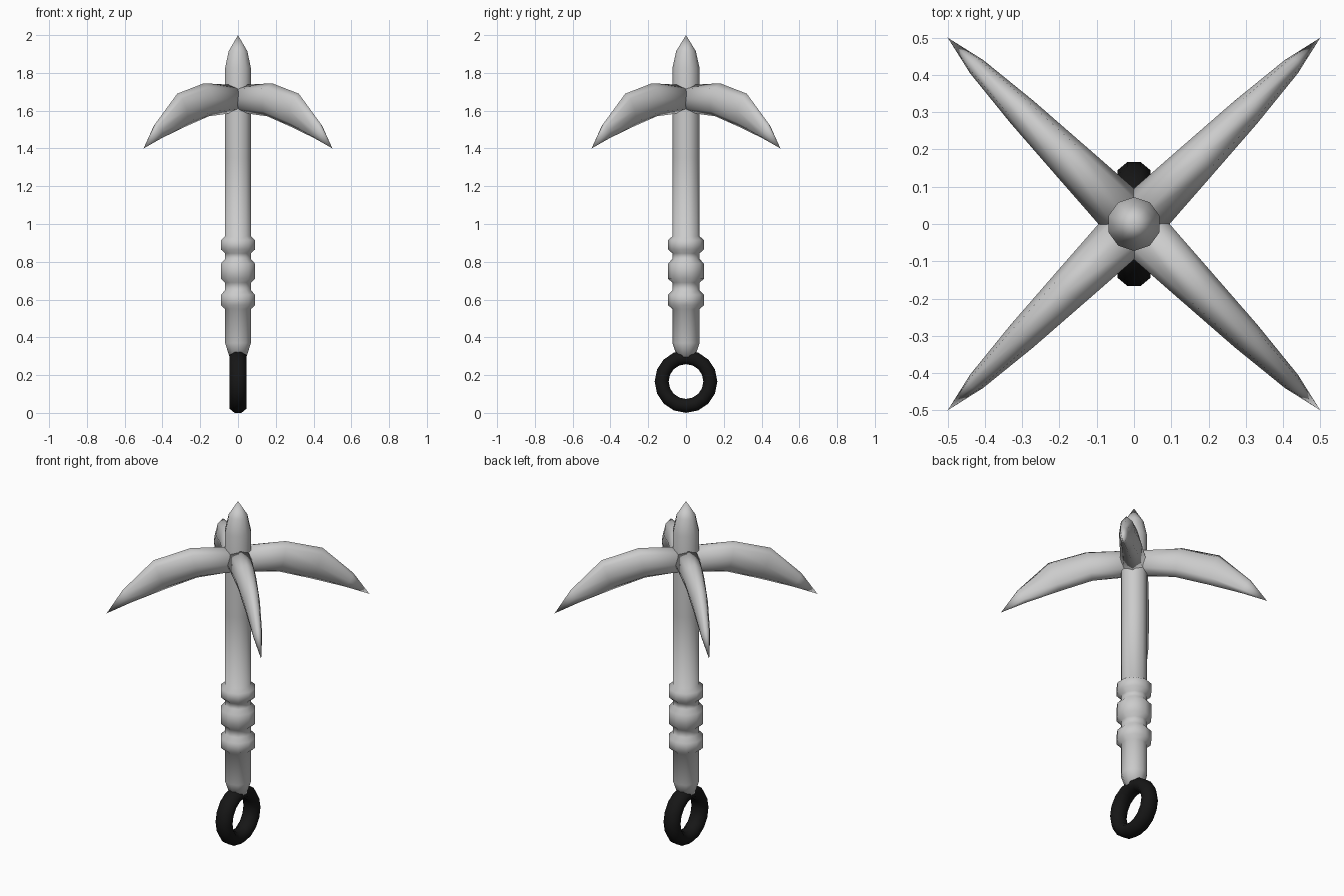
import bpy, bmesh, math
from mathutils import Vector

cube = bpy.data.objects.get("Cube")
if cube:
    bpy.data.objects.remove(cube, do_unlink=True)


def material(name, value):
    mat = bpy.data.materials.new(name)
    mat.use_nodes = True
    colour = (value, value, value, 1)
    mat.diffuse_color = colour
    mat.node_tree.nodes["Principled BSDF"].inputs["Base Color"].default_value = colour
    return mat


steel = material("light steel", 0.6)
black = material("black iron", 0.008)


def finish(name, bm, mat):
    bmesh.ops.remove_doubles(bm, verts=bm.verts, dist=0.0005)
    bmesh.ops.recalc_face_normals(bm, faces=bm.faces)
    for face in bm.faces:
        face.smooth = True
    mesh = bpy.data.meshes.new(name)
    bm.to_mesh(mesh)
    bm.free()
    mesh.materials.append(mat)
    obj = bpy.data.objects.new(name, mesh)
    bpy.context.collection.objects.link(obj)
    return obj


def skin(bm, rings, closed=False):
    """Bridge successive rings of points with quads."""
    loops = [[bm.verts.new(p) for p in ring] for ring in rings]
    pairs = list(zip(loops, loops[1:]))
    if closed:
        pairs.append((loops[-1], loops[0]))
    else:
        bm.faces.new(loops[0])
    for a, b in pairs:
        n = len(a)
        for i in range(n):
            j = (i + 1) % n
            bm.faces.new((a[i], a[j], b[j], b[i]))


def circle(n, turn=0.0):
    return [(math.cos(turn + math.tau * i / n), math.sin(turn + math.tau * i / n))
            for i in range(n)]


# Shaft: turned profile with three grip collars and a pointed top (radius, height)
profile = [(0.045, 0.29), (0.072, 0.37), (0.072, 0.55),
           (0.095, 0.57), (0.095, 0.625), (0.072, 0.65), (0.072, 0.69),
           (0.095, 0.71), (0.095, 0.79), (0.072, 0.815), (0.072, 0.845),
           (0.095, 0.865), (0.095, 0.915), (0.072, 0.935), (0.072, 1.35),
           (0.072, 1.6), (0.072, 1.825), (0.052, 1.915), (0.0, 2.0)]
bm = bmesh.new()
skin(bm, [[(r * c, r * s, z) for c, s in circle(10, math.pi / 2)] for r, z in profile])
finish("shaft", bm, steel)

# Prongs: (top reach, top height, bottom reach, bottom height, half width)
sections = [(0.0, 1.735, 0.0, 1.592, 0.072), (0.255, 1.745, 0.22, 1.57, 0.056),
            (0.455, 1.69, 0.395, 1.515, 0.043), (0.62, 1.53, 0.575, 1.453, 0.025),
            (0.707, 1.4, 0.707, 1.4, 0.0)]
for name, degrees in (("back_left_prong", 45), ("back_right_prong", 135),
                      ("front_right_prong", 225), ("front_left_prong", 315)):
    angle = math.radians(degrees)
    out = Vector((math.cos(angle), math.sin(angle), 0))
    side = Vector((-out.y, out.x, 0))
    up = Vector((0, 0, 1))
    rings = []
    for ts, tz, bs, bz, width in sections:
        top, bottom = out * ts + up * tz, out * bs + up * bz
        middle, half = (top + bottom) / 2, (top - bottom) / 2
        rings.append([middle + half * s + side * width * c for c, s in circle(8)])
    bm = bmesh.new()
    skin(bm, rings)
    finish(name, bm, steel)

# Ring: octagonal section swept round the x axis
bm = bmesh.new()
skin(bm, [[(0.048 * s, (0.129 + 0.04 * c) * dy, 0.166 + (0.129 + 0.04 * c) * dz)
           for c, s in circle(8, math.pi / 8)] for dy, dz in circle(16, math.pi / 2)],
     closed=True)
finish("end_ring", bm, black)
